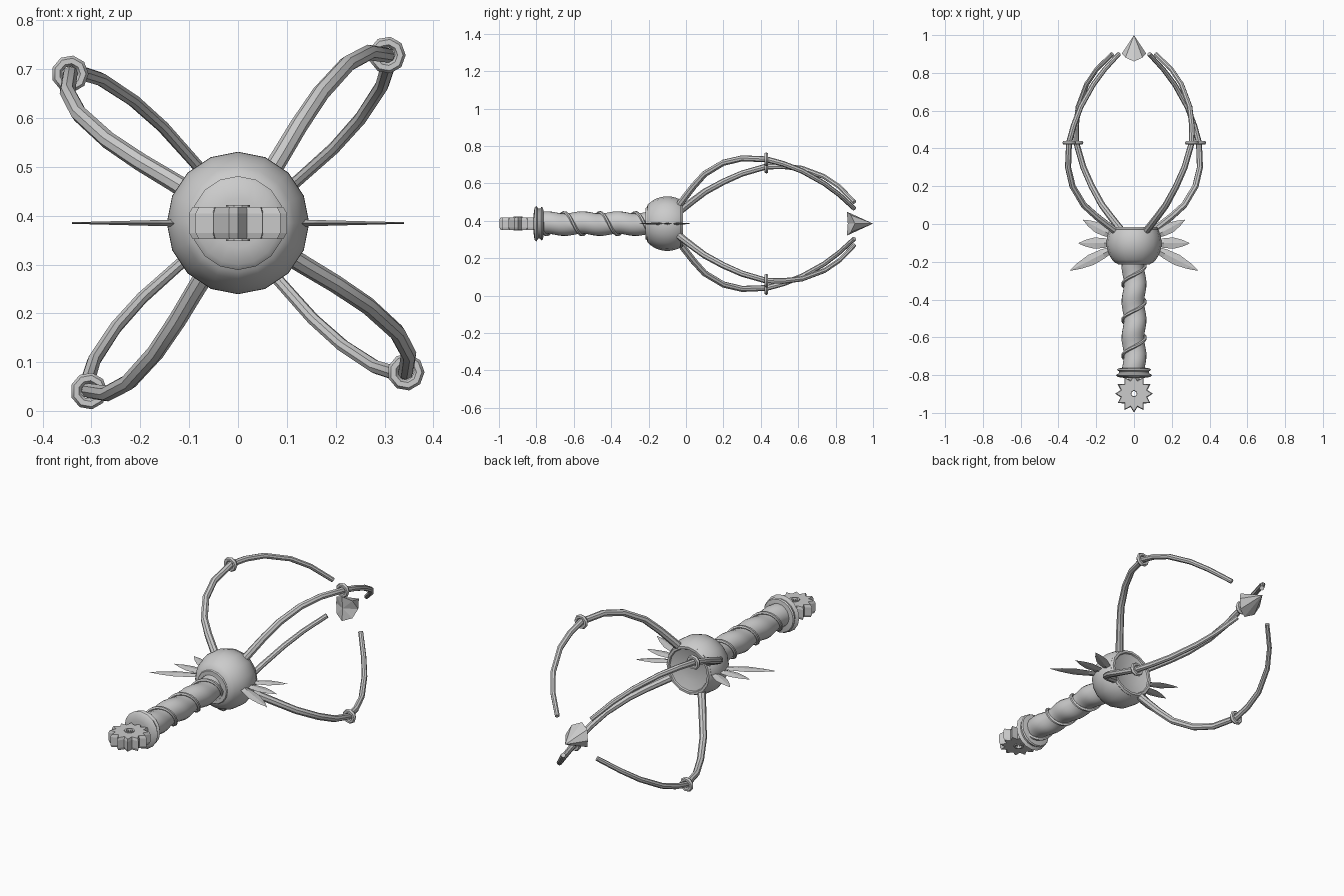
import bpy, bmesh, math
from mathutils import Vector

if "Cube" in bpy.data.objects:
    bpy.data.objects.remove(bpy.data.objects["Cube"])

ZC = 0.385  # height of the long axis
metal = bpy.data.materials.new("grey metal")
metal.diffuse_color = (0.6, 0.6, 0.6, 1)
metal.use_nodes = True
metal.node_tree.nodes["Principled BSDF"].inputs["Base Color"].default_value = metal.diffuse_color


def finish(name, bm, smooth=True):
    bmesh.ops.recalc_face_normals(bm, faces=bm.faces)
    me = bpy.data.meshes.new(name)
    bm.to_mesh(me)
    bm.free()
    me.materials.append(metal)
    ob = bpy.data.objects.new(name, me)
    bpy.context.collection.objects.link(ob)
    if smooth:
        bpy.ops.object.select_all(action='DESELECT')
        ob.select_set(True)
        bpy.context.view_layer.objects.active = ob
        bpy.ops.object.shade_smooth_by_angle(angle=math.radians(40))
    return ob


def skin(name, rings, caps=True, closed=False, smooth=True):
    """Bridge a list of equal point rings into a surface."""
    bm = bmesh.new()
    vs = [[bm.verts.new(p) for p in ring] for ring in rings]
    n = len(vs[0])
    pairs = list(zip(vs, vs[1:])) + ([(vs[-1], vs[0])] if closed else [])
    for a, b in pairs:
        for i in range(n):
            j = (i + 1) % n
            bm.faces.new((a[i], a[j], b[j], b[i]))
    if caps and not closed:
        bm.faces.new(vs[0])
        bm.faces.new(vs[-1])
    return finish(name, bm, smooth)


def polar(r, a, y):
    return Vector((r * math.cos(a), y, ZC + r * math.sin(a)))


def lathe(name, profile, n=16):
    """Revolve (y, radius) points about the long axis."""
    return skin(name, [[polar(r, 2 * math.pi * i / n, y) for i in range(n)] for y, r in profile])


def tube(name, path, radii, n=8):
    rings = []
    for k, p in enumerate(path):
        t = (path[min(k + 1, len(path) - 1)] - path[max(k - 1, 0)]).normalized()
        u = t.cross(Vector((p.x, 0, p.z - ZC))).normalized()
        v = t.cross(u)
        rings.append([p + radii[k] * (math.cos(a) * u + math.sin(a) * v)
                      for a in (2 * math.pi * i / n for i in range(n))])
    return skin(name, rings)


def torus(name, centre, major, minor, n=9, m=6):
    rings = []
    for i in range(n):
        a = 2 * math.pi * i / n
        out = Vector((math.cos(a), 0, math.sin(a)))
        rings.append([centre + out * (major + minor * math.cos(b)) + Vector((0, minor * math.sin(b), 0))
                      for b in (2 * math.pi * j / m for j in range(m))])
    return skin(name, rings, closed=True)


# Handle with a spiral groove, and the wire lying in it
PITCH, Y0 = 0.19, -0.27


def wire_angle(y):
    return math.pi / 2 - 2 * math.pi * (y - Y0) / PITCH


handle = []
for k in range(41):
    y = -0.785 + 0.605 * k / 40
    handle.append([polar(0.06 - 0.006 * math.cos(a - wire_angle(y)), a, y)
                   for a in (2 * math.pi * i / 20 for i in range(20))])
skin("handle_grip", handle)
ys = [-0.77 + 0.58 * k / 60 for k in range(61)]
tube("spiral_wire", [polar(0.059, wire_angle(y), y) for y in ys], [0.009] * 61, 6)

# Round hub with a shallow dish at the back and a rim
hub = [(-0.1 + 0.146 * math.sin(t), 0.146 * math.cos(t))
       for t in (math.radians(-46 + 80 * k / 10) for k in range(11))]
lathe("hub", [(-0.215, 0.07)] + hub + [(-0.022, 0.108), (-0.035, 0.06), (-0.038, 0.02)])
torus("hub_rim", Vector((0, -0.026, ZC)), 0.117, 0.012, 16)
torus("hub_collar", Vector((0, -0.2, ZC)), 0.075, 0.018, 16)

# Pommel flange and short neck
lathe("pommel_flange", [(-0.815, 0.05), (-0.81, 0.085), (-0.8, 0.096), (-0.79, 0.08),
                        (-0.78, 0.08), (-0.772, 0.09), (-0.765, 0.085), (-0.76, 0.055)])
lathe("pommel_neck", [(-0.85, 0.03), (-0.81, 0.03)], 10)

# Toothed pommel wheel
wheel_y = -0.898
rings = []
for z, s in ((-0.033, 0), (-0.033, 0.93), (-0.02, 1), (0.02, 1), (0.033, 0.93), (0.033, 0)):
    ring = []
    for i in range(24):
        r = (0.1 if i % 2 == 0 else 0.073) * s if s else 0.022
        a = 2 * math.pi * i / 24 + math.pi / 2
        ring.append((r * math.cos(a), wheel_y + r * math.sin(a), ZC + z))
    rings.append(ring)
skin("pommel_wheel", rings, closed=True, smooth=False)
rings = []
for z, r in ((-0.037, 0.016), (-0.037, 0.025), (0.037, 0.025), (0.037, 0.016), (0.03, 0.014), (-0.03, 0.014)):
    rings.append([(r * math.cos(i * math.pi / 5), wheel_y + r * math.sin(i * math.pi / 5), ZC + z)
                  for i in range(10)])
skin("wheel_bushing", rings, closed=True, smooth=False)

# Four curved arms with ring beads: (y, radius, angle in degrees)
arm = [(-0.045, 0.105, 57), (-0.01, 0.16, 57.5), (0.04, 0.235, 58), (0.1, 0.315, 57.5),
       (0.2, 0.395, 55.5), (0.3, 0.44, 52.5), (0.43, 0.46, 48.4), (0.52, 0.443, 46.2),
       (0.62, 0.408, 43.7), (0.74, 0.33, 40.5), (0.82, 0.25, 38), (0.9, 0.14, 35)]
for q in range(4):
    path = [polar(r, math.radians(a + 90 * q), y) for y, r, a in arm]
    radii = [0.02 - 0.008 * k / 11 for k in range(12)]
    tube("curved_arm", path, radii)
    torus("arm_bead", path[6], 0.027, 0.011)

# Crystal at the far end
n = 8
bm = bmesh.new()
tip = bm.verts.new((0, 1.0, ZC))
back = bm.verts.new((0, 0.865, ZC))
rim = []
for i in range(n):
    a = 2 * math.pi * i / n
    rim.append(bm.verts.new(polar(0.064, a, 0.86 + 0.043 * math.cos(a) ** 2)))
for i in range(n):
    bm.faces.new((tip, rim[i], rim[(i + 1) % n]))
    bm.faces.new((back, rim[(i + 1) % n], rim[i]))
finish("crystal", bm, False)

# Flat pointed leaves, three per side: base, tip, half width
for side in (-1, 1):
    for base, end, w in (((0.09, -0.12), (0.34, -0.247), 0.03),
                         ((0.1, -0.1), (0.295, -0.102), 0.03),
                         ((0.1, -0.07), (0.27, 0.022), 0.028)):
        b, e = Vector((*base, 0)), Vector((*end, 0))
        across = (e - b).normalized().cross(Vector((0, 0, 1)))
        rings = []
        for t, s in ((0, 0.35), (0.3, 0.85), (0.55, 1), (0.8, 0.6), (1, 0.03)):
            c = b.lerp(e, t)
            h = 0.008 * (1 - 0.8 * t)
            ring = [c + across * w * s, c + Vector((0, 0, h)), c - across * w * s, c - Vector((0, 0, h))]
            rings.append([(side * p.x, p.y, ZC + p.z) for p in ring])
        skin("leaf", rings, smooth=False)
